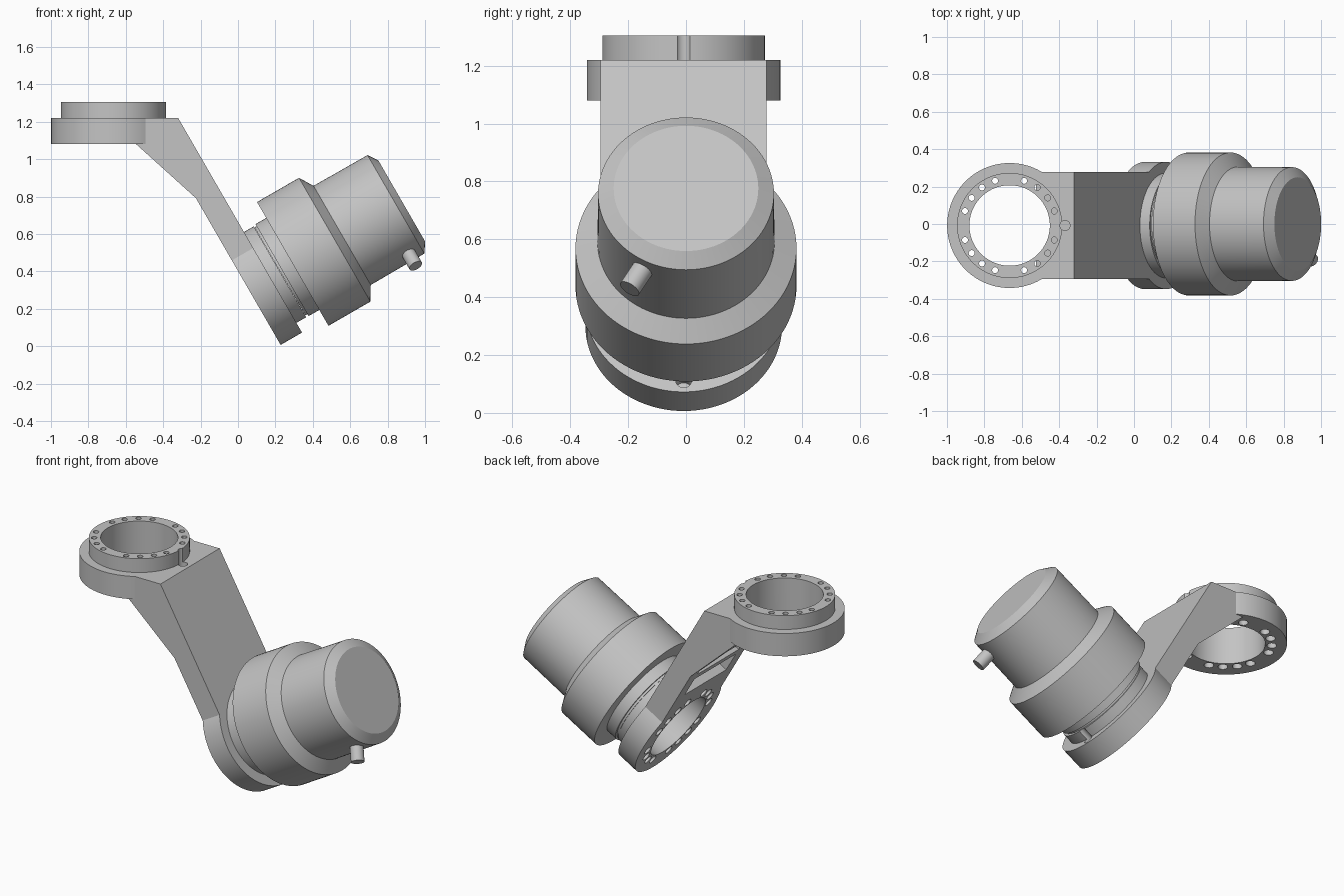
import bpy, bmesh
from math import sin, cos, pi, radians
from mathutils import Matrix, Vector

cube = bpy.data.objects.get("Cube")
if cube:
    bpy.data.objects.remove(cube)

grey = bpy.data.materials.new("machined_grey")
grey.use_nodes = True
colour = (0.55, 0.55, 0.55, 1)
grey.diffuse_color = colour
grey.node_tree.nodes["Principled BSDF"].inputs["Base Color"].default_value = colour


def frame(origin, x_axis, z_axis):
    x, z = Vector(x_axis), Vector(z_axis)
    m = Matrix((x, z.cross(x), z)).transposed().to_4x4()
    m.translation = origin
    return m


def make(name, bm, matrix=Matrix()):
    bm.transform(matrix)
    bmesh.ops.recalc_face_normals(bm, faces=bm.faces)
    mesh = bpy.data.meshes.new(name)
    bm.to_mesh(mesh)
    bm.free()
    mesh.materials.append(grey)
    obj = bpy.data.objects.new(name, mesh)
    bpy.context.collection.objects.link(obj)
    return obj


def add_turned(bm, profile, sides, matrix=Matrix()):
    """Closed turned solid from (radius, height) pairs."""
    rings = [[bm.verts.new(matrix @ Vector((r * cos(2 * pi * i / sides),
                                            r * sin(2 * pi * i / sides), z)))
              for i in range(sides)] for r, z in profile]
    for low, high in zip(rings, rings[1:]):
        for i in range(sides):
            j = (i + 1) % sides
            bm.faces.new((low[i], low[j], high[j], high[i]))
    bm.faces.new(rings[0][::-1])
    bm.faces.new(rings[-1])


def turned(name, profile, matrix, sides=96):
    bm = bmesh.new()
    add_turned(bm, profile, sides)
    return make(name, bm, matrix)


def prism(name, points, half_width, y=0):
    """Side profile extruded across the width."""
    bm = bmesh.new()
    face = bm.faces.new([bm.verts.new((p.x, y - half_width, p.z)) for p in points])
    new = bmesh.ops.extrude_face_region(bm, geom=[face])["geom"]
    bmesh.ops.translate(bm, vec=(0, 2 * half_width, 0),
                        verts=[v for v in new if isinstance(v, bmesh.types.BMVert)])
    return make(name, bm)


def activate(obj):
    bpy.ops.object.select_all(action='DESELECT')
    obj.select_set(True)
    bpy.context.view_layer.objects.active = obj


def combine(target, tool, operation):
    activate(target)
    mod = target.modifiers.new("boolean", 'BOOLEAN')
    mod.operation, mod.solver, mod.object = operation, 'EXACT', tool
    bpy.ops.object.modifier_apply(modifier=mod.name)
    bpy.data.objects.remove(tool)


def smooth(obj):
    activate(obj)
    bpy.ops.object.shade_smooth_by_angle(angle=radians(25))


# Joint frames: the upper flange is level, the lower one is tilted
c, s = cos(radians(30)), sin(radians(30))
mid_y = -0.008
upper = frame((-0.665, mid_y, 1.08), (1, 0, 0), (0, 0, 1))
lower = frame((0.058, mid_y, 0.301), (-s, 0, c), (c, 0, s))
motor_frame = frame((0.058, 0, 0.304), (-s, 0, c), (c, 0, s))
up_t, low_t = 0.14, 0.132


def on_lower(along, out):
    return lower @ Vector((along, 0, out))


# Bent arm between the flanges
top_z = 1.08 + up_t
corner = (top_z - on_lower(0, low_t).z) / c
link_arm = prism("link_arm", [
    upper @ Vector((0, 0, up_t)), on_lower(corner, low_t), on_lower(0, low_t),
    on_lower(0, 0), on_lower(0.566, 0), Vector((-0.545, 0, 1.08)),
    upper @ Vector((0, 0, 0))], 0.287, mid_y)

# Flanges with raised bosses
for matrix, radius, t, boss in ((upper, 0.334, up_t, 0.085), (lower, 0.34, low_t, 0.06)):
    disc = turned("flange", [(radius, 0), (radius, t), (0.281, t), (0.281, t + boss)], matrix)
    combine(link_arm, disc, 'UNION')

# Weight-saving pockets in the back of the arm
pockets = (
    [on_lower(0.37, -0.05), on_lower(0.37, 0.085), on_lower(0.5, 0.085), on_lower(0.5, -0.05)],
    [on_lower(0.54, -0.2), on_lower(0.54, 0.085), on_lower(0.8, 0.085), on_lower(0.8, -0.2)])
for points in pockets:
    combine(link_arm, prism("pocket", points, 0.2, mid_y), 'DIFFERENCE')

# Bores, counterbored bolt holes and locating slots
for matrix, t, boss, side in ((upper, up_t, 0.085, 1), (lower, low_t, 0.06, -1)):
    top = t + boss + 0.02
    combine(link_arm, turned("bore", [(0.215, -0.1), (0.215, top)], matrix), 'DIFFERENCE')
    bm = bmesh.new()
    for i in range(20):
        if i % 5:
            a = i * pi / 10
            place = Matrix.Translation((0.251 * cos(a), 0.251 * sin(a), 0))
            add_turned(bm, [(0.027, -0.02), (0.027, 0.08), (0.016, 0.08), (0.016, top)], 16, place)
    combine(link_arm, make("bolt_holes", bm, matrix), 'DIFFERENCE')
    slot = turned("slot", [(0.027, t - 0.06), (0.027, top)],
                  matrix @ Matrix.Translation((side * 0.296, 0, 0)), 24)
    combine(link_arm, slot, 'DIFFERENCE')
smooth(link_arm)

# Motor housing: neck, wide gear section, body and chamfered end
smooth(turned("motor_housing", [
    (0.272, 0.192), (0.272, 0.205), (0.284, 0.205), (0.284, 0.271), (0.382, 0.271),
    (0.382, 0.53), (0.306, 0.576), (0.304, 0.908), (0.25, 0.944)], motor_frame))

# Cable stub pointing out of the motor side
stub_matrix = (motor_frame @ Matrix.Rotation(radians(150), 4, 'Z')
               @ Matrix.Translation((0, 0, 0.835)) @ Matrix.Rotation(radians(90), 4, 'Y'))
smooth(turned("cable_stub", [(0.038, 0.25), (0.038, 0.39)], stub_matrix, 32))
